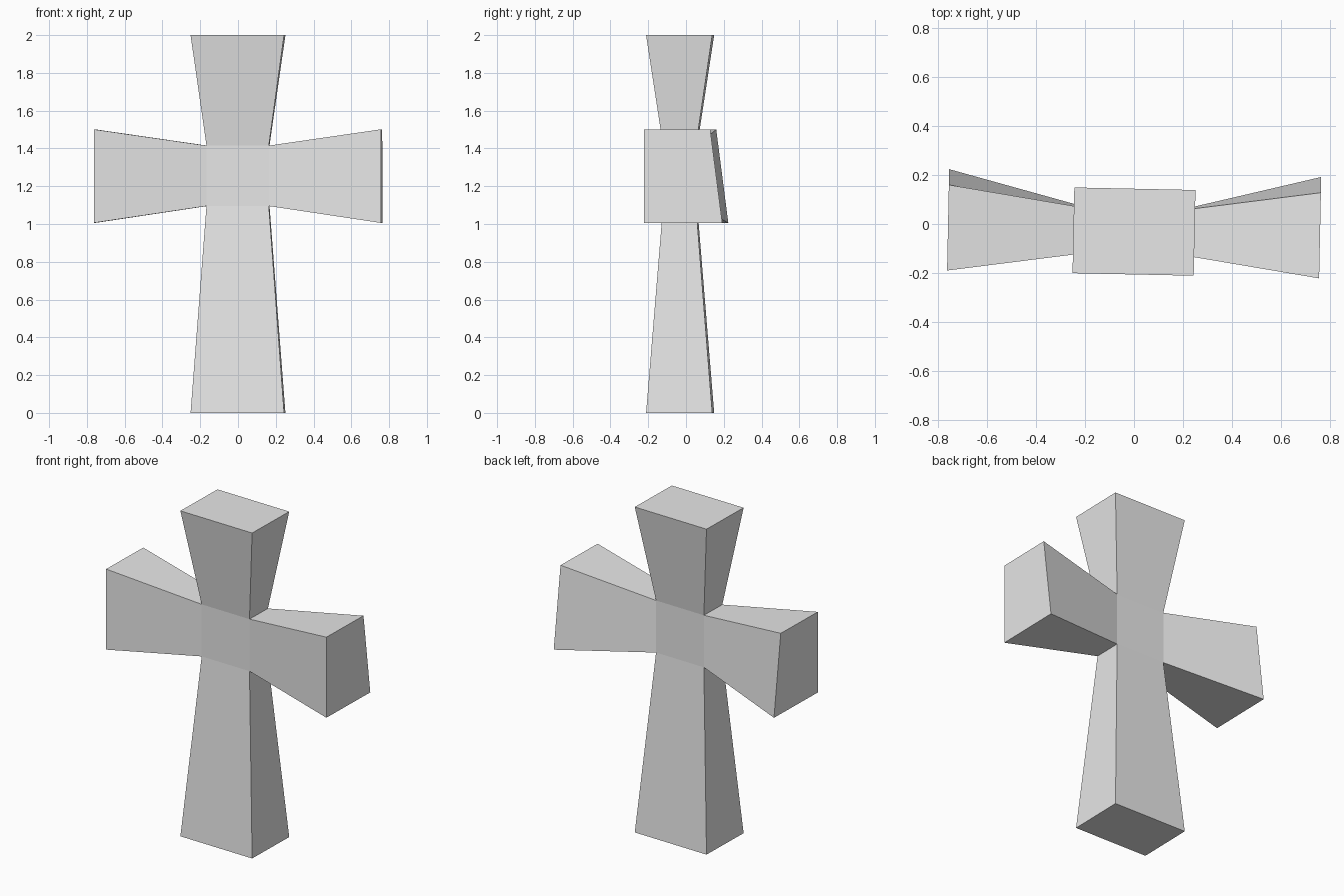
import bpy, bmesh
from mathutils import Vector, Matrix

cube = bpy.data.objects.get("Cube")
if cube:
    bpy.data.objects.remove(cube, do_unlink=True)

# Plain stone grey
stone = bpy.data.materials.new("light grey stone")
stone.use_nodes = True
stone.diffuse_color = (0.8, 0.8, 0.8, 1)
stone.node_tree.nodes["Principled BSDF"].inputs["Base Color"].default_value = (0.8, 0.8, 0.8, 1)

MID_Z = 1.255
CORE = Vector((0.165, 0.087, 0.16))      # half sizes of the crossing
FLARE = Vector((0.2475, 0.175, 0.2475))  # half sizes of the arm ends

# Crossing block
bm = bmesh.new()
bmesh.ops.create_cube(bm, size=2)
bmesh.ops.scale(bm, vec=CORE, verts=bm.verts)
bmesh.ops.translate(bm, vec=(0, 0, MID_Z), verts=bm.verts)
bm.normal_update()


def grow_arm(direction, end):
    """Extrude one side of the crossing into an arm with a flared end."""
    bm.normal_update()
    face = max(bm.faces, key=lambda f: f.normal.dot(direction))
    new = bmesh.ops.extrude_discrete_faces(bm, faces=[face])["faces"][0]
    for v in new.verts:
        side = Vector((v.co.x, v.co.y, v.co.z - MID_Z))
        for i in range(3):
            if direction[i]:
                v.co[i] = end[i]
            else:
                v.co[i] = end[i] + (FLARE[i] if side[i] > 0 else -FLARE[i])
        # The lower back edge of each side arm kicks outwards
        if direction.x and side.y > 0 and side.z < 0:
            v.co.y += 0.064


grow_arm(Vector((0, 0, 1)), (0, 0, 2))
grow_arm(Vector((0, 0, -1)), (0, 0, 0))
for s in (1, -1):
    grow_arm(Vector((s, 0, 0)), (s * 0.76, 0, 1.2535))

# Slight turn and shift of the whole cross
bmesh.ops.transform(bm, verts=bm.verts,
                    matrix=Matrix.Translation((0, -0.031, 0)) @ Matrix.Rotation(-0.021, 4, 'Z'))
bmesh.ops.recalc_face_normals(bm, faces=bm.faces)

mesh = bpy.data.meshes.new("flared_cross")
bm.to_mesh(mesh)
bm.free()
mesh.materials.append(stone)
cross = bpy.data.objects.new("flared_cross", mesh)
bpy.context.collection.objects.link(cross)
